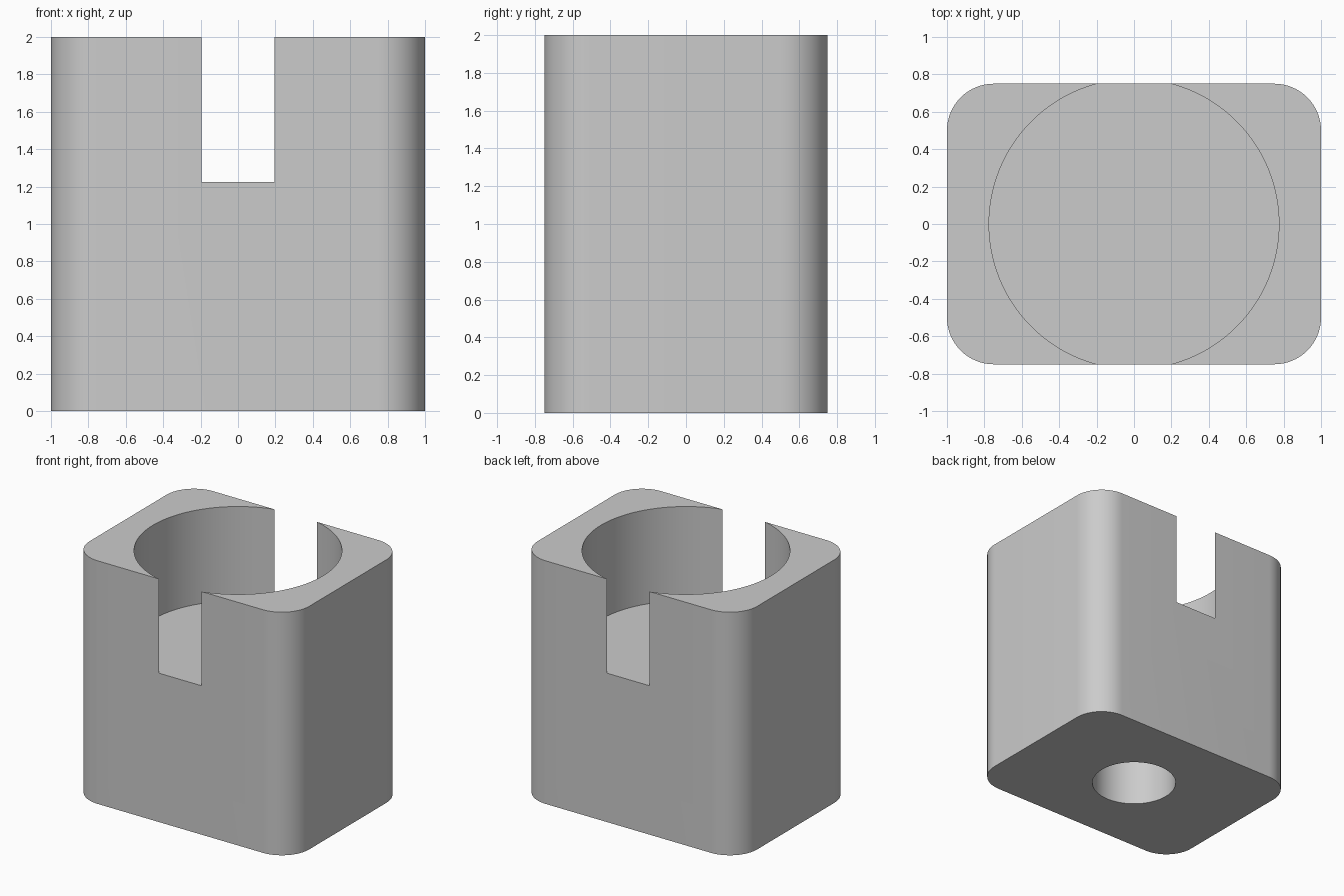
import bpy
import bmesh
from math import cos, sin, pi, radians

if "Cube" in bpy.data.objects:
    bpy.data.objects.remove(bpy.data.objects["Cube"], do_unlink=True)

WIDTH, DEPTH, HEIGHT = 2.0, 1.5, 2.0
CORNER = 0.25
POCKET_RADIUS, POCKET_FLOOR = 0.775, 1.225
HOLE_RADIUS, HOLE_DEPTH = 0.325, 0.8

# Plain grey material
grey = bpy.data.materials.new("light_grey")
grey.use_nodes = True
colour = (0.6, 0.6, 0.6, 1)
grey.diffuse_color = colour
grey.node_tree.nodes["Principled BSDF"].inputs["Base Color"].default_value = colour


def arc(cx, cy, radius, start, sweep, steps):
    """Points along an arc, both ends included."""
    return [(cx + radius * cos(start + sweep * i / steps),
             cy + radius * sin(start + sweep * i / steps)) for i in range(steps + 1)]


def prism(name, outline, z0, z1):
    """Extrude a closed outline from z0 to z1."""
    bm = bmesh.new()
    base = bm.faces.new([bm.verts.new((x, y, z0)) for x, y in outline])
    top = bmesh.ops.extrude_face_region(bm, geom=[base], use_keep_orig=True)["geom"]
    for v in top:
        if isinstance(v, bmesh.types.BMVert):
            v.co.z = z1
    bmesh.ops.recalc_face_normals(bm, faces=bm.faces)
    mesh = bpy.data.meshes.new(name)
    bm.to_mesh(mesh)
    bm.free()
    mesh.materials.append(grey)
    obj = bpy.data.objects.new(name, mesh)
    bpy.context.collection.objects.link(obj)
    return obj


# Block with rounded vertical edges
dx, dy = WIDTH / 2 - CORNER, DEPTH / 2 - CORNER
outline = []
for i, (sx, sy) in enumerate([(1, 1), (-1, 1), (-1, -1), (1, -1)]):
    outline += arc(sx * dx, sy * dy, CORNER, i * pi / 2, pi / 2, 16)
block = prism("holder_block", outline, 0, HEIGHT)

# Wide pocket that breaks through front and back, and a blind hole beneath
cutters = [
    prism("pocket_cutter", arc(0, 0, POCKET_RADIUS, 0, 2 * pi, 128)[:-1],
          POCKET_FLOOR, HEIGHT + 0.2),
    prism("base_hole_cutter", arc(0, 0, HOLE_RADIUS, 0, 2 * pi, 64)[:-1],
          -0.2, HOLE_DEPTH),
]
bpy.context.view_layer.objects.active = block
for cutter in cutters:
    cut = block.modifiers.new(cutter.name, "BOOLEAN")
    cut.operation = "DIFFERENCE"
    cut.solver = "EXACT"
    cut.object = cutter
    bpy.ops.object.modifier_apply(modifier=cut.name)
for cutter in cutters:
    bpy.data.objects.remove(cutter, do_unlink=True)

# Smooth curved walls, sharp rims
bpy.ops.object.select_all(action="DESELECT")
block.select_set(True)
bpy.ops.object.shade_smooth_by_angle(angle=radians(30))
